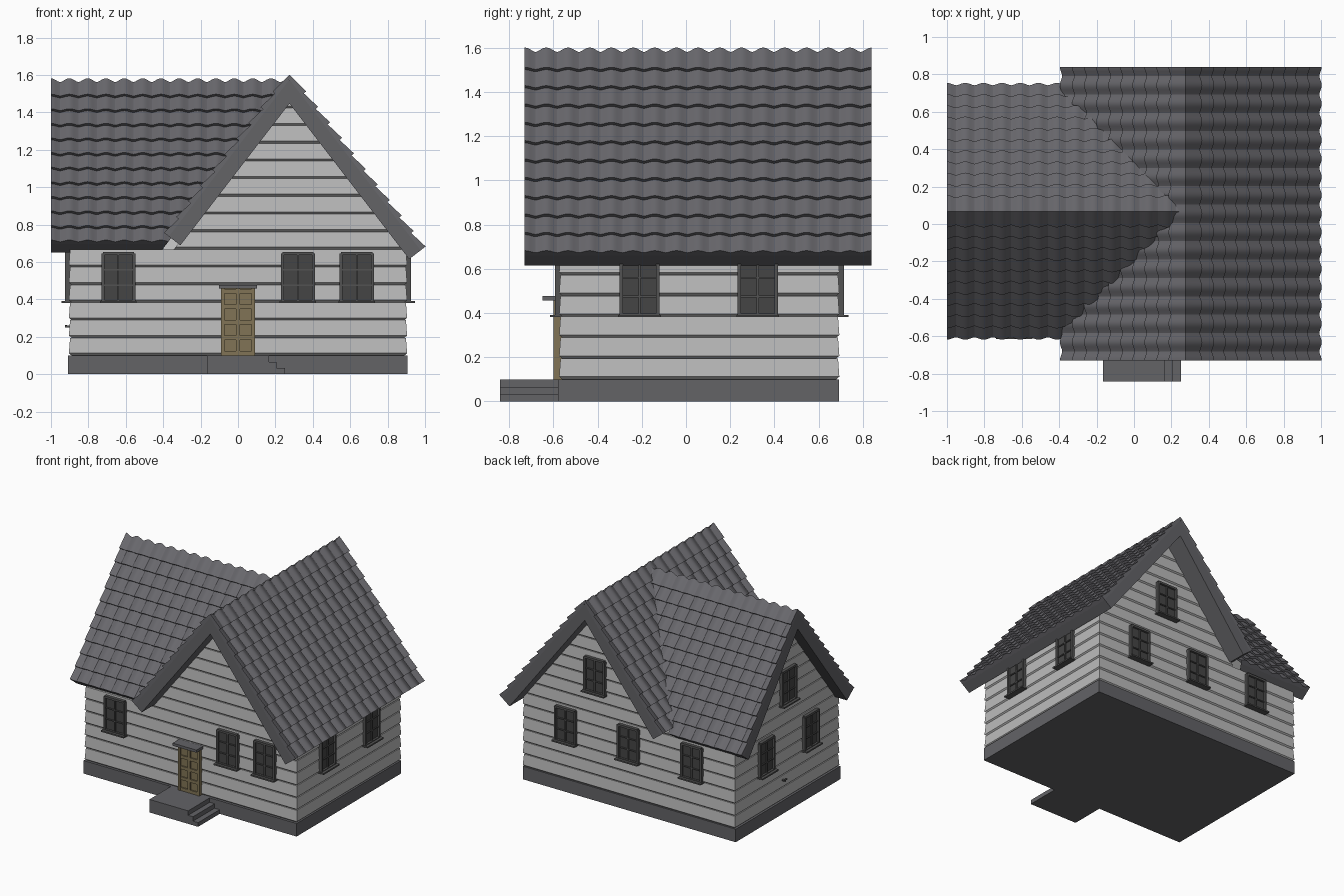
import bpy, bmesh, math
from mathutils import Matrix, Vector

if "Cube" in bpy.data.objects:
    bpy.data.objects.remove(bpy.data.objects["Cube"])


def material(name, rgb):
    m = bpy.data.materials.new(name)
    m.use_nodes = True
    m.diffuse_color = (*rgb, 1)
    m.node_tree.nodes["Principled BSDF"].inputs["Base Color"].default_value = (*rgb, 1)
    return m


SIDING = material("grey siding", (0.5, 0.5, 0.5))
TILE = material("slate tile", (0.14, 0.138, 0.152))
TRIM = material("dark trim", (0.125, 0.125, 0.134))
FRAME = material("window frame", (0.085, 0.085, 0.085))
GLASS = material("window pane", (0.06, 0.06, 0.06))
WOOD = material("brown door", (0.22, 0.175, 0.092))

ANGLE = math.atan(1.3)
COS, SIN = math.cos(ANGLE), math.sin(ANGLE)
CX, CY = 0.275, 0.068          # ridge positions of main roof and wing
MAIN_Z, WING_Z = 1.575, 1.555  # ridge heights of the roof decks
THICK = 0.078


def finish(name, bm, *mats):
    mesh = bpy.data.meshes.new(name)
    bm.to_mesh(mesh)
    bm.free()
    for m in mats:
        mesh.materials.append(m)
    ob = bpy.data.objects.new(name, mesh)
    bpy.context.collection.objects.link(ob)
    return ob


def add_box(bm, lo, hi, mat=0):
    lo, hi = Vector(lo), Vector(hi)
    m = Matrix.Translation((lo + hi) / 2) @ Matrix.Diagonal((*(hi - lo), 1))
    r = bmesh.ops.create_cube(bm, size=1, matrix=m)
    for f in {f for v in r["verts"] for f in v.link_faces}:
        f.material_index = mat


def box(name, lo, hi, mat):
    bm = bmesh.new()
    add_box(bm, lo, hi)
    return finish(name, bm, mat)


# Lapped siding: a stack of rectangular rings, each board leaning out at its foot
def siding(name, z0, z1, rect):
    pitch = 0.0945
    rings = []
    z = z0
    while z < z1 - 0.02:
        top = min(z + pitch, z1)
        rings += [(z, 0), (z + 0.012, 0.014), (top, 0.008)]
        z += pitch
    bm = bmesh.new()
    loops = []
    for z, d in rings:
        xa, xb, ya, yb = rect(z, d)
        loops.append([bm.verts.new((x, y, z)) for x, y in
                      ((xa, ya), (xb, ya), (xb, yb), (xa, yb))])
    for a, b in zip(loops, loops[1:]):
        for i in range(4):
            j = (i + 1) % 4
            bm.faces.new((a[i], a[j], b[j], b[i]))
    bm.faces.new(loops[-1])
    bm.faces.new(loops[0][::-1])
    return finish(name, bm, SIDING)


def main_rect(z, d):
    w = max((1.47 - z) / 1.3, 0.002)
    return CX - w, CX + w, -0.56 - d, 0.68 + d


def wing_rect(z, d):
    w = max((1.45 - z) / 1.3, 0.002)
    return -0.89 - d, 0.15, CY - w, CY + w


EAVE = 0.667
siding("lower_walls", 0.1, EAVE, lambda z, d: (-0.89 - d, 0.89 + d, -0.56 - d, 0.68 + d))
siding("main_gable_walls", EAVE, 1.46, main_rect)
siding("wing_gable_wall", EAVE, 1.44, wing_rect)
box("foundation", (-0.908, -0.58, 0), (0.905, 0.692, 0.1), TRIM)


# Roof: a thick chevron deck plus two sheets of overlapping pantiles
def trim_at_valley(bm):
    bmesh.ops.bisect_plane(bm, geom=bm.verts[:] + bm.edges[:] + bm.faces[:],
                           plane_co=(CX, 0, MAIN_Z - 0.025),
                           plane_no=(-SIN, 0, COS), clear_inner=True)


def deck(name, place, zr, halves, ends, trim):
    left, right = halves
    drop = THICK / COS
    outline = [(0, zr), (right, zr - 1.3 * right),
               (right - THICK * SIN, zr - 1.3 * right - THICK * COS), (0, zr - drop),
               (-left + THICK * SIN, zr - 1.3 * left - THICK * COS), (-left, zr - 1.3 * left)]
    bm = bmesh.new()
    a, b = [[bm.verts.new(place(s, l, z)) for s, z in outline] for l in ends]
    for i in range(6):
        j = (i + 1) % 6
        bm.faces.new((a[i], a[j], b[j], b[i]))
    for loop in (a, b):     # each gable end is two bargeboards meeting at the ridge
        bm.faces.new(loop[:4])
        bm.faces.new((loop[0], loop[3], loop[4], loop[5]))
    bmesh.ops.recalc_face_normals(bm, faces=bm.faces[:])
    if trim:
        trim_at_valley(bm)
    finish(name, bm, TRIM)


def tiles(name, place, zr, side, half, ends, courses, trim):
    start, end = ends
    period, steps = 0.098, 8
    count = round(abs(end - start) / period * steps)
    columns = [(start, None)]
    for i in range(count + 1):
        wave = 0.016 * abs(math.cos(math.pi * i / steps)) ** 1.5
        columns.append((start + (end - start) * i / count, wave))
    columns.append((end, None))
    length = half / COS
    rows = []
    for c in range(courses):
        rows += [(c / courses, 0.0), ((c + 1) / courses, 0.017)]
    rows.append((1, None))
    bm = bmesh.new()
    grid = []
    for t, lift in rows:
        line = []
        for l, wave in columns:
            h = -0.004 if wave is None or lift is None else wave + lift
            s = t * length * COS + h * SIN
            z = zr - t * length * SIN + h * COS
            if t == 0:      # both slopes meet on the ridge line
                s, z = 0, zr + 0.006 + h * 1.3
            line.append(bm.verts.new(place(side * s, l, z)))
        grid.append(line)
    for a, b in zip(grid, grid[1:]):
        for i in range(len(a) - 1):
            bm.faces.new((a[i], a[i + 1], b[i + 1], b[i]))
    bm.normal_update()
    if sum(f.normal.z * f.calc_area() for f in bm.faces) < 0:
        bmesh.ops.reverse_faces(bm, faces=bm.faces[:])
    if trim:
        trim_at_valley(bm)
    ob = finish(name, bm, TILE)
    bpy.ops.object.select_all(action="DESELECT")
    ob.select_set(True)
    bpy.context.view_layer.objects.active = ob
    bpy.ops.object.shade_smooth_by_angle(angle=math.radians(25))


def roof(name, place, zr, halves, ends, courses, trim=False):
    deck(name + "_deck", place, zr, halves, ends, trim)
    for label, side, half, n in zip(("a", "b"), (-1, 1), halves, courses):
        tiles(f"{name}_tiles_{label}", place, zr, side, half, ends, n, trim)


roof("main_roof", lambda s, l, z: (CX + s, l, z), MAIN_Z, (0.645, 0.702),
     (-0.73, 0.84), (10, 11))
roof("wing_roof", lambda s, l, z: (l, CY + s, z), WING_Z, (0.66, 0.66),
     (-1.0, 0.25), (11, 11), trim=True)


# Windows: pane, frame, glazing bars and sill, turned to face out of each wall
def window(name, origin, turn):
    w, h = 0.083, 0.128
    bm = bmesh.new()
    add_box(bm, (-w, -0.018, -h), (w, 0.01, h), 1)
    for s in (-1, 1):
        add_box(bm, (s * w - 0.008, -0.034, -h), (s * w + 0.008, 0.01, h))
        add_box(bm, (-w, -0.034, s * h - 0.008), (w, 0.01, s * h + 0.008))
        add_box(bm, (-w, -0.026, s * h / 3 - 0.004), (w, 0, s * h / 3 + 0.004))
    add_box(bm, (-0.005, -0.028, -h), (0.005, 0, h))
    add_box(bm, (-w - 0.014, -0.055, -h - 0.008), (w + 0.014, 0.01, -h + 0.003))
    bm.transform(Matrix.Translation(origin) @ Matrix.Rotation(math.radians(turn), 4, "Z"))
    finish(name, bm, FRAME, GLASS)


LOW, HIGH = 0.517, 0.965
for i, x in enumerate((-0.64, 0.32, 0.635)):
    window(f"front_window_{i + 1}", (x, -0.56, LOW), 0)
for i, (x, z) in enumerate(((-0.54, LOW), (0, LOW), (0.535, LOW), (0.285, HIGH))):
    window(f"back_window_{i + 1}", (x, 0.68, z), 180)
for i, y in enumerate((-0.21, 0.325)):
    window(f"right_side_window_{i + 1}", (0.89, y, LOW), 90)
for i, (y, z) in enumerate(((-0.22, LOW), (0.32, LOW), (0.055, HIGH))):
    window(f"left_side_window_{i + 1}", (-0.89, y, z), -90)

# Panelled door with a small canopy
bm = bmesh.new()
add_box(bm, (-0.09, -0.588, 0.1), (0.09, -0.55, 0.46))
for s in (-1, 1):
    add_box(bm, (s * 0.082 - 0.009, -0.6, 0.1), (s * 0.082 + 0.009, -0.58, 0.46))
add_box(bm, (-0.011, -0.597, 0.1), (0.011, -0.58, 0.46))
for i in range(5):
    z = 0.112 + i * 0.083
    add_box(bm, (-0.08, -0.597, z - 0.012), (0.08, -0.58, z + 0.012))
finish("door", bm, WOOD)
box("door_canopy", (-0.102, -0.65, 0.457), (0.102, -0.56, 0.477), TRIM)

# Porch landing with two steps down to one side
for i, x in enumerate((0.165, 0.207, 0.25)):
    box("porch_landing" if i == 0 else f"porch_step_{i}",
        (-0.165 if i == 0 else 0.16, -0.842, 0), (x, -0.575, 0.1 - i * 0.034), TRIM)

# Outdoor tap on the wing end
bm = bmesh.new()
add_box(bm, (-0.926, 0.105, 0.25), (-0.88, 0.117, 0.26))
add_box(bm, (-0.926, 0.09, 0.257), (-0.914, 0.13, 0.264))
finish("wall_tap", bm, FRAME)
